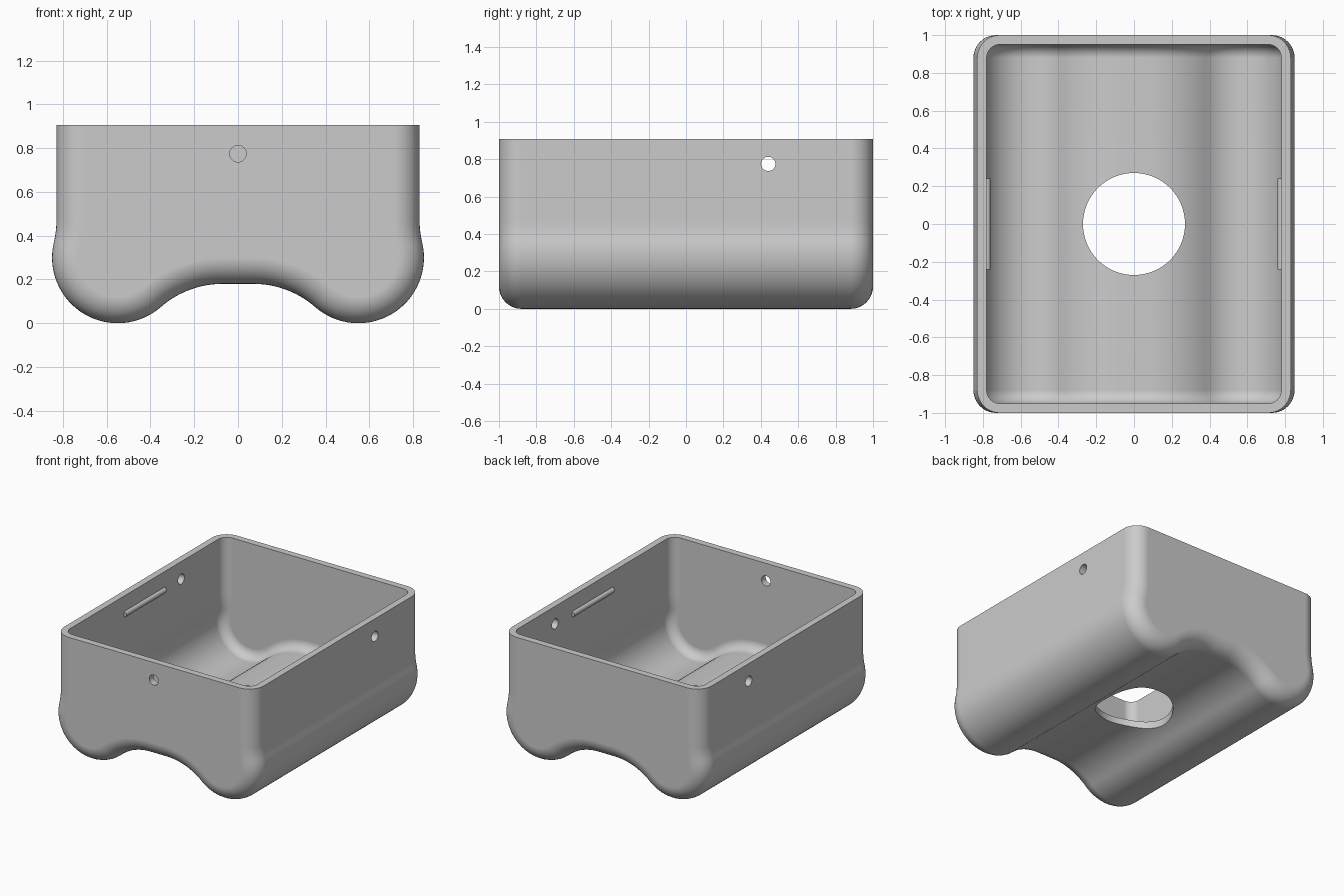
import bpy, bmesh
from math import sin, cos, pi, radians
from mathutils import Matrix

cube = bpy.data.objects.get("Cube")
if cube:
    bpy.data.objects.remove(cube)

TOP = 0.907
WALL = 0.05
CORNER = 0.12

grey = bpy.data.materials.new("light grey")
grey.use_nodes = True
COLOUR = (0.6, 0.6, 0.6, 1)
grey.diffuse_color = COLOUR
grey.node_tree.nodes["Principled BSDF"].inputs["Base Color"].default_value = COLOUR


def arc(cx, cz, r, start, end, n):
    angles = [radians(start + (end - start) * i / n) for i in range(n + 1)]
    return [(cx + r * cos(a), cz + r * sin(a)) for a in angles]


def section(inset, top):
    """Cross-section of the body, offset inwards: wall, flare, lobe, arch."""
    half = [(0.83 - inset, top)]
    half += arc(1.26, 0.47, 0.43 + inset, 180, 193.5, 5)
    half += arc(0.55, 0.30, 0.30 - inset, 13.5, -131, 32)[1:]
    half += arc(0.07, -0.25, 0.43 + inset, 49, 90, 12)[1:]
    return half + [(-x, z) for x, z in reversed(half)]


def finish(name, bm):
    bmesh.ops.recalc_face_normals(bm, faces=bm.faces)
    mesh = bpy.data.meshes.new(name)
    bm.to_mesh(mesh)
    bm.free()
    mesh.materials.append(grey)
    obj = bpy.data.objects.new(name, mesh)
    bpy.context.collection.objects.link(obj)
    return obj


def rounded_solid(name, inset, top):
    """Loft the section along y, rounding both ends."""
    r, steps = CORNER - inset, 10
    end = [(1 - CORNER + r * sin(a), inset + r * (1 - cos(a)))
           for a in (pi / 2 * i / steps for i in range(steps + 1))]
    stations = [(-y, d) for y, d in reversed(end)] + end
    bm = bmesh.new()
    rings = [[bm.verts.new((x, y, z)) for x, z in section(d, top)] for y, d in stations]
    for a, b in zip(rings, rings[1:]):
        for i in range(len(a)):
            j = (i + 1) % len(a)
            bm.faces.new((a[i], a[j], b[j], b[i]))
    bm.faces.new(rings[0])
    bm.faces.new(rings[-1])
    return finish(name, bm)


def cylinder(name, location, radius, length, axis, segments=32):
    turn = {"X": Matrix.Rotation(pi / 2, 4, "Y"),
            "Y": Matrix.Rotation(pi / 2, 4, "X"),
            "Z": Matrix()}[axis]
    bm = bmesh.new()
    bmesh.ops.create_cone(bm, cap_ends=True, segments=segments, radius1=radius,
                          radius2=radius, depth=length,
                          matrix=Matrix.Translation(location) @ turn)
    return finish(name, bm)


def smooth(obj):
    bpy.ops.object.select_all(action="DESELECT")
    obj.select_set(True)
    bpy.context.view_layer.objects.active = obj
    bpy.ops.object.shade_smooth_by_angle(angle=radians(30))


# Body: outer shape minus the cavity, floor opening and wall holes
body = rounded_solid("shell", 0, TOP)
cutters = [
    rounded_solid("cavity_cutter", WALL, TOP + 0.2),
    cylinder("floor_cutter", (0, 0, 0.2), 0.27, 0.5, "Z", 96),
    cylinder("side_hole_cutter", (0, 0.44, 0.775), 0.038, 3, "X"),
    cylinder("front_hole_cutter", (0, -1, 0.775), 0.038, 0.4, "Y"),
]
for cutter in cutters:
    cutter.hide_render = True
    cut = body.modifiers.new(cutter.name, "BOOLEAN")
    cut.operation = "DIFFERENCE"
    cut.solver = "EXACT"
    cut.object = cutter
bpy.context.view_layer.update()
graph = bpy.context.evaluated_depsgraph_get()
body.data = bpy.data.meshes.new_from_object(body.evaluated_get(graph))
body.modifiers.clear()
for cutter in cutters:
    bpy.data.objects.remove(cutter)
smooth(body)
normals = body.modifiers.new("clean_normals", "WEIGHTED_NORMAL")
normals.keep_sharp = True

# Snap ridges on the inner side walls
for side, sign in (("left", 1), ("right", -1)):
    smooth(cylinder(side + "_snap_ridge", (sign * 0.78, 0, 0.77), 0.02, 0.48, "Y", 24))
